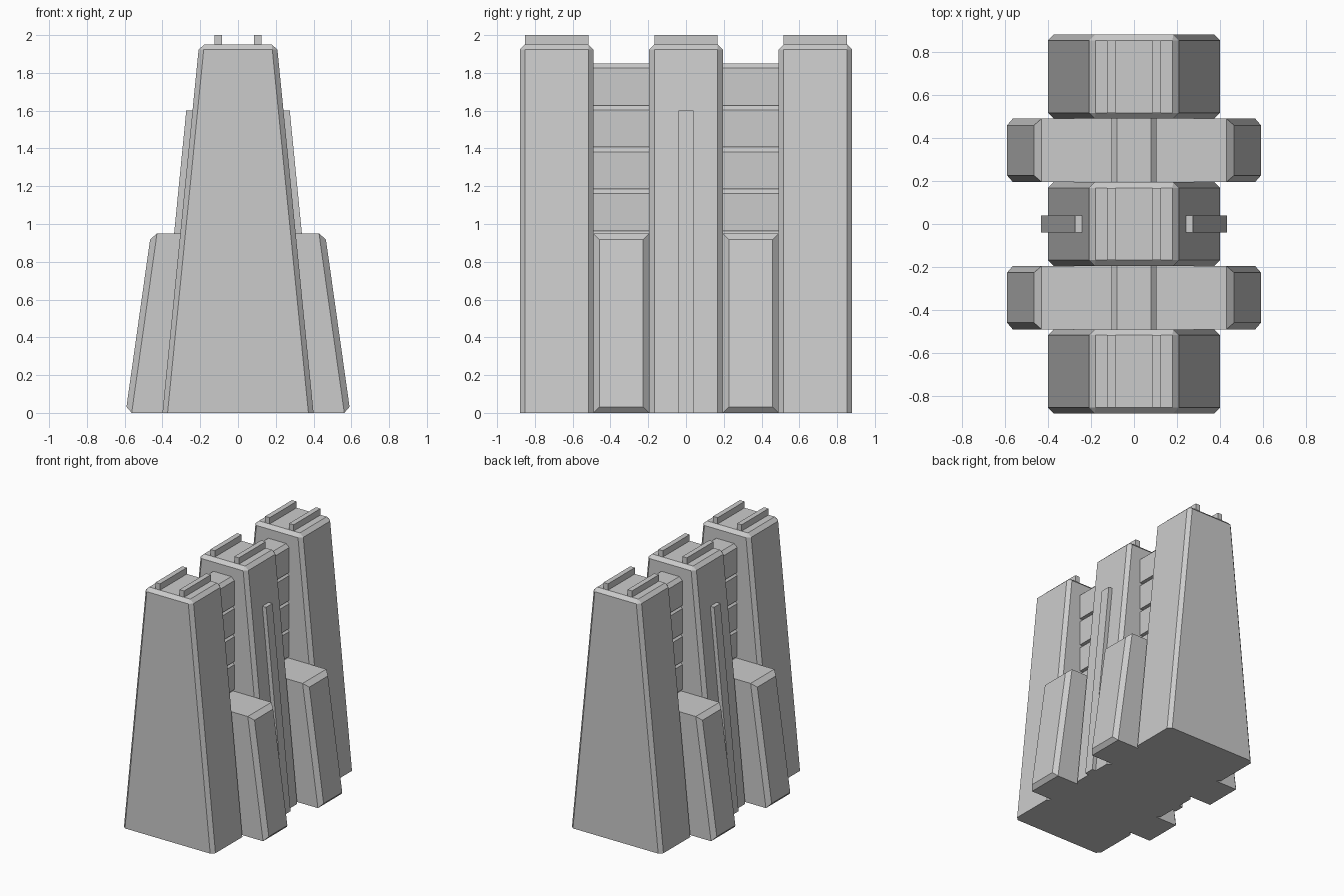
import bpy, bmesh

if "Cube" in bpy.data.objects:
    bpy.data.objects.remove(bpy.data.objects["Cube"])

TOWER_Y = (-0.685, 0.0, 0.685)
GAP_Y = (-0.3425, 0.3425)
HALF_W = 0.195     # half depth of a tower
HALF_GAP = 0.148   # half depth of an infill bay


def prism(name, profile, y0, y1, bevel=0.0, pick=None):
    """Extrude an (x, z) profile along y, chamfering the edges chosen by pick."""
    bm = bmesh.new()
    a = [bm.verts.new((x, y0, z)) for x, z in profile]
    b = [bm.verts.new((x, y1, z)) for x, z in profile]
    n = len(profile)
    bm.faces.new(a)
    bm.faces.new(b[::-1])
    for i in range(n):
        j = (i + 1) % n
        bm.faces.new((a[j], a[i], b[i], b[j]))
    bmesh.ops.recalc_face_normals(bm, faces=bm.faces[:])
    if bevel:
        edges = [e for e in bm.edges if pick(*[v.co for v in e.verts])]
        bmesh.ops.bevel(bm, geom=edges, offset=bevel, offset_type='OFFSET',
                        segments=1, profile=0.5, affect='EDGES', clamp_overlap=True)
    bmesh.ops.recalc_face_normals(bm, faces=bm.faces[:])
    mesh = bpy.data.meshes.new(name)
    bm.to_mesh(mesh)
    bm.free()
    obj = bpy.data.objects.new(name, mesh)
    bpy.context.collection.objects.link(obj)
    return obj


def above_ground(p, q):
    return max(p.z, q.z) > 0.01


def outer_face(p, q):
    return min(abs(p.x), abs(q.x)) > 0.4 and p.x * q.x > 0


# Tapered towers with chamfered corners, and a pair of rails on each roof
tower = [(-0.40, 0), (0.40, 0), (0.206, 1.95), (-0.206, 1.95)]
for y in TOWER_Y:
    prism("tower", tower, y - HALF_W, y + HALF_W, 0.027, above_ground)
    for s in (-1, 1):
        x = s * 0.105
        rail = [(x - 0.02, 1.94), (x + 0.02, 1.94), (x + 0.02, 2.0), (x - 0.02, 2.0)]
        prism("roof_rail", rail, y - 0.168, y + 0.168)

# Infill bays: low sloped buttress block plus a stack of storeys with chamfered tops
block = [(-0.595, 0), (0.595, 0), (0.461, 0.95), (-0.461, 0.95)]
STOREY = 0.2215
for y in GAP_Y:
    prism("buttress_block", block, y - HALF_GAP, y + HALF_GAP, 0.032, outer_face)
    for i in range(5):
        z1 = 1.85 - i * STOREY
        z0 = z1 - STOREY
        storey = [(-0.105, z0), (0.105, z0), (0.105, z1 - 0.025), (0.078, z1),
                  (-0.078, z1), (-0.105, z1 - 0.025)]
        prism("infill_storey", storey, y - HALF_GAP - 0.004, y + HALF_GAP + 0.004)

# Slim fins running up both sides of the middle tower
for s in (-1, 1):
    fin = [(s * 0.36, 0), (s * 0.432, 0), (s * 0.274, 1.6), (s * 0.19, 1.6)]
    prism("side_fin", fin, -0.04, 0.04)
